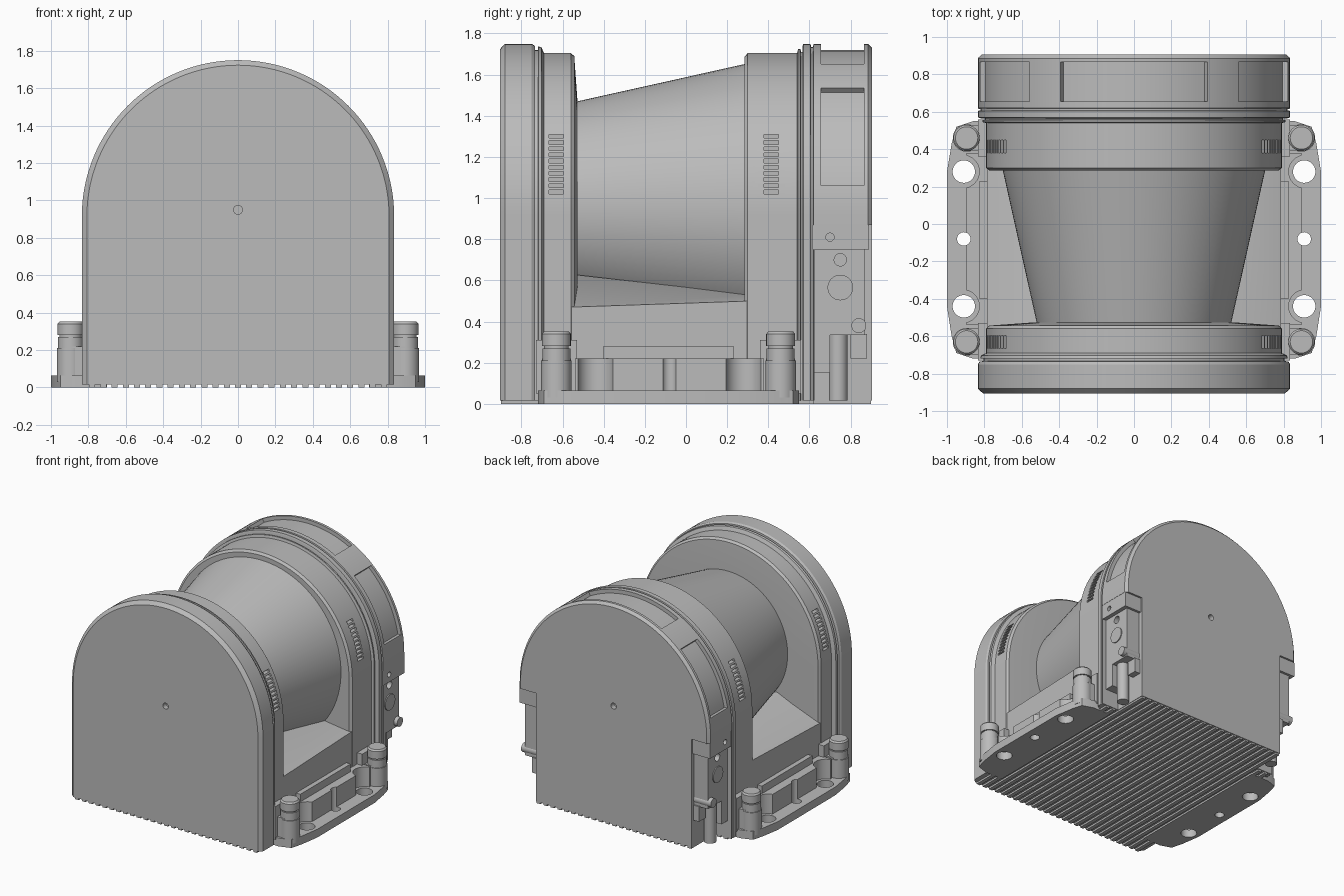
import bpy, bmesh
from math import cos, sin, pi, radians, sqrt
from mathutils import Matrix, Vector

old = bpy.data.objects.get("Cube")
if old:
    bpy.data.objects.remove(old, do_unlink=True)

grey = bpy.data.materials.new("housing_grey")
grey.use_nodes = True
grey.diffuse_color = (0.5, 0.5, 0.5, 1)
grey.node_tree.nodes["Principled BSDF"].inputs["Base Color"].default_value = (0.5, 0.5, 0.5, 1)

ARCH_Z = 0.915   # centre height of the rounded top
FLOOR = 0.015
parts = []


# ---- helpers ----
def finish(name, bm, cutter=False):
    bmesh.ops.recalc_face_normals(bm, faces=bm.faces)
    mesh = bpy.data.meshes.new(name)
    bm.to_mesh(mesh)
    bm.free()
    ob = bpy.data.objects.new(name, mesh)
    bpy.context.collection.objects.link(ob)
    if cutter:
        ob.hide_render = True
    else:
        mesh.materials.append(grey)
        parts.append(ob)
    return ob


def loft(bm, rings):
    """Skin closed rings of points and cap both ends."""
    loops = [[bm.verts.new(p) for p in ring] for ring in rings]
    n = len(loops[0])
    for a, b in zip(loops, loops[1:]):
        for i in range(n):
            j = (i + 1) % n
            bm.faces.new((a[i], a[j], b[j], b[i]))
    bm.faces.new(loops[0])
    bm.faces.new(loops[-1])


def add_box(bm, x, y, z):
    loft(bm, [[(x[0], y[0], h), (x[1], y[0], h), (x[1], y[1], h), (x[0], y[1], h)] for h in z])


def add_rod(bm, start, end, r1, r2=None, sides=32):
    a, b = Vector(start), Vector(end)
    d = b - a
    turn = Vector((0, 0, 1)).rotation_difference(d).to_matrix().to_4x4()
    bmesh.ops.create_cone(bm, cap_ends=True, segments=sides, radius1=r1,
                          radius2=r1 if r2 is None else r2, depth=d.length,
                          matrix=Matrix.Translation((a + b) / 2) @ turn)


def apply_modifier(ob, kind, **settings):
    mod = ob.modifiers.new(kind.title(), kind)
    for key, value in settings.items():
        setattr(mod, key, value)
    with bpy.context.temp_override(object=ob, active_object=ob, selected_objects=[ob]):
        bpy.ops.object.modifier_apply(modifier=mod.name)


def cut(ob, bm):
    tool = finish("cutter", bm, cutter=True)
    apply_modifier(ob, "BOOLEAN", operation="DIFFERENCE", solver="EXACT", object=tool)
    bpy.data.objects.remove(tool, do_unlink=True)


def mirror(ob):
    apply_modifier(ob, "MIRROR", use_axis=(True, False, False), use_mirror_merge=False)


def arch(y, r, steps=64):
    top = [(r * cos(pi * i / steps), y, ARCH_Z + r * sin(pi * i / steps)) for i in range(steps + 1)]
    return [(r, y, FLOOR)] + top + [(-r, y, FLOOR)]


def arch_part(name, profile):
    bm = bmesh.new()
    loft(bm, [arch(y, r) for y, r in profile])
    return finish(name, bm)


def cut_vents(ob, y):
    """Ladder of narrow slots on both sides."""
    bm = bmesh.new()
    for i in range(10):
        z = 1.03 + 0.03 * i
        x = sqrt(0.79 ** 2 - (z - ARCH_Z) ** 2) - 0.03
        for s in (1, -1):
            add_box(bm, sorted((s * x, s * 0.9)), (y - 0.035, y + 0.035), (z - 0.009, z + 0.009))
    cut(ob, bm)


def cut_centre_hole(ob, y):
    bm = bmesh.new()
    add_rod(bm, (0, y - 0.04, 0.95), (0, y + 0.04, 0.95), 0.024)
    cut(ob, bm)


# ---- arched housings ----
front_housing = arch_part("front_housing", [
    (-0.905, 0.808), (-0.88, 0.835), (-0.75, 0.835), (-0.735, 0.825), (-0.733, 0.805),
    (-0.72, 0.805), (-0.718, 0.822), (-0.703, 0.818), (-0.69, 0.79), (-0.56, 0.79),
    (-0.543, 0.775), (-0.527, 0.55)])
cut_vents(front_housing, -0.63)
cut_centre_hole(front_housing, -0.905)

rear_drum = arch_part("rear_drum", [
    (0.285, 0.772), (0.3, 0.79), (0.54, 0.79), (0.545, 0.81), (0.555, 0.81), (0.56, 0.795), (0.58, 0.795)])
cut_vents(rear_drum, 0.415)

rear_cover = arch_part("rear_cover", [
    (0.565, 0.82), (0.57, 0.835), (0.605, 0.835), (0.608, 0.82), (0.617, 0.82),
    (0.62, 0.835), (0.885, 0.835), (0.905, 0.815)])

# shallow recessed panels around the cover
bm = bmesh.new()
for first, last in ((10, 48), (62, 118), (132, 170)):
    angles = [radians(first + (last - first) * i / 16) for i in range(17)]
    ring = [(0.805, a) for a in angles] + [(0.95, a) for a in reversed(angles)]
    loft(bm, [[(r * cos(a), y, ARCH_Z + r * sin(a)) for r, a in ring] for y in (0.655, 0.865)])
cut(rear_cover, bm)

# side notches for the connectors
bm = bmesh.new()
for s in (1, -1):
    add_box(bm, sorted((s * 0.68, s)), (0.625, 1), (-0.1, 0.87))
cut(rear_cover, bm)
cut_centre_hole(rear_cover, 0.905)

# ---- tapered drum and sloped floor between the housings ----
bm = bmesh.new()
add_rod(bm, (0, -0.56, 0.95), (0, 0.32, 0.95), 0.513, 0.709, 96)
finish("tapered_drum", bm)


def floor_section(y, edge, inner_x, inner_z):
    half = [(0.787, FLOOR), (0.787, edge), (inner_x, inner_z)]
    return [(x, y, z) for x, z in half] + [(-x, y, z) for x, z in reversed(half)]


bm = bmesh.new()
loft(bm, [floor_section(-0.56, 0.47, 0.42, 0.63), floor_section(0.32, 0.5, 0.56, 0.53)])
finish("lower_body", bm)

# ---- mounting flanges ----
HOLES = ((0.28, 0.06), (-0.44, 0.06), (-0.08, 0.036))
outline = [(0.7, -0.72), (0.86, -0.72), (0.95, -0.69), (0.975, -0.6), (1, -0.44), (1, 0.28),
           (0.975, 0.43), (0.95, 0.52), (0.86, 0.55), (0.7, 0.55)]
bm = bmesh.new()
loft(bm, [[(x, y, z) for x, y in outline] for z in (0, 0.065)])
flange = finish("mounting_flange", bm)
bm = bmesh.new()
for y, r in HOLES:
    add_rod(bm, (0.91, y, -0.1), (0.91, y, 0.2), r)
cut(flange, bm)
mirror(flange)

# side wall with round clearance above the bolt holes
bm = bmesh.new()
add_box(bm, (0.7, 0.895), (-0.54, 0.38), (0.06, 0.22))
side_wall = finish("side_wall", bm)
bm = bmesh.new()
for y, r in HOLES[:2]:
    add_rod(bm, (0.915, y, 0), (0.915, y, 0.4), 0.088)
add_rod(bm, (0.91, -0.08, 0), (0.91, -0.08, 0.4), 0.036)
cut(side_wall, bm)
mirror(side_wall)

bm = bmesh.new()
add_box(bm, (0.7, 0.825), (-0.4, 0.23), (0.2, 0.28))
mirror(finish("side_rail", bm))

# corner posts with caps and backing lugs
for label, y in (("front", -0.63), ("rear", 0.46)):
    bm = bmesh.new()
    for z0, z1, r in ((0.03, 0.21, 0.074), (0.2, 0.27, 0.068), (0.265, 0.285, 0.06), (0.28, 0.34, 0.07)):
        add_rod(bm, (0.895, y, z0), (0.895, y, z1), r)
    add_rod(bm, (0.895, y, 0.34), (0.895, y, 0.352), 0.07, 0.06)
    mirror(finish(label + "_post", bm))
    bm = bmesh.new()
    add_box(bm, (0.7, 0.895), (y - 0.07, y + 0.07), (0.05, 0.22))
    add_box(bm, (0.7, 0.835), (y - 0.1, y + 0.1), (0.05, 0.31))
    mirror(finish(label + "_post_lug", bm))

# ---- connector bays ----
bm = bmesh.new()
add_box(bm, (0.67, 0.8), (0.62, 0.87), (0.335, 0.76))
connector_plate = finish("connector_plate", bm)
bm = bmesh.new()
add_rod(bm, (0.74, 0.75, 0.7), (0.9, 0.75, 0.7), 0.03)
cut(connector_plate, bm)
mirror(connector_plate)

bm = bmesh.new()
add_box(bm, (0.67, 0.833), (0.615, 0.89), (0.75, 0.87))
connector_block = finish("connector_block", bm)
bm = bmesh.new()
add_rod(bm, (0.8, 0.7, 0.81), (0.9, 0.7, 0.81), 0.02)
cut(connector_block, bm)
mirror(connector_block)

bm = bmesh.new()
add_rod(bm, (0.79, 0.75, 0.565), (0.808, 0.75, 0.565), 0.062)
mirror(finish("round_connector", bm))

bm = bmesh.new()
add_rod(bm, (0.67, 0.84, 0.38), (0.83, 0.84, 0.38), 0.036)
mirror(finish("locking_knob", bm))

bm = bmesh.new()
add_box(bm, (0.67, 0.8), (0.62, 0.7), (0.15, 0.34))
add_box(bm, (0.67, 0.73), (0.8, 0.88), (0.22, 0.34))
mirror(finish("connector_bracket", bm))

bm = bmesh.new()
add_rod(bm, (0.73, 0.74, FLOOR), (0.73, 0.74, 0.34), 0.045)
mirror(finish("cable_column", bm))

# ---- ribbed underside ----
bm = bmesh.new()
for i in range(-13, 14):
    x = i * 0.06
    back = 0.9 if abs(x) < 0.66 else 0.62
    add_box(bm, (x - 0.016, x + 0.016), (-0.9, back), (0, FLOOR + 0.01))
finish("base_ribs", bm)

# ---- shading ----
bpy.ops.object.select_all(action="DESELECT")
for ob in parts:
    ob.select_set(True)
bpy.context.view_layer.objects.active = parts[0]
bpy.ops.object.shade_smooth_by_angle(angle=radians(30))
